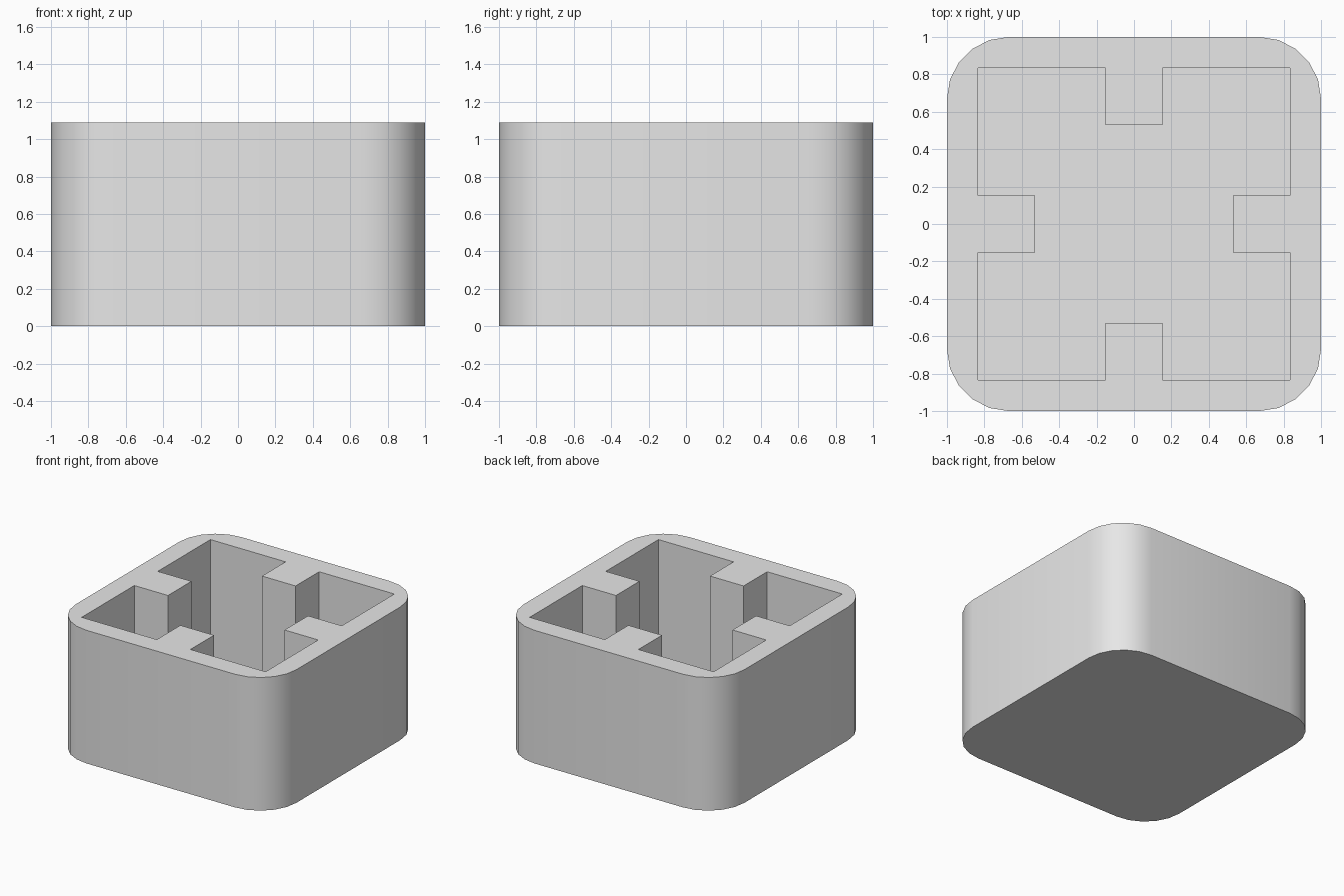
import bpy
import bmesh
from math import cos, sin, radians
from mathutils import Matrix, Vector

HEIGHT = 1.09
FLOOR = 0.1        # thickness of the closed bottom
RADIUS = 0.33      # outer corner radius
INNER = 0.833      # half width of the cavity
RIB = 0.152        # half width of each rib
RIB_TIP = 0.528    # distance of a rib's tip from the centre

cube = bpy.data.objects.get("Cube")
if cube:
    bpy.data.objects.remove(cube, do_unlink=True)

grey = bpy.data.materials.new("light_grey")
colour = (0.8, 0.8, 0.8, 1)
grey.diffuse_color = colour
grey.use_nodes = True
grey.node_tree.nodes["Principled BSDF"].inputs["Base Color"].default_value = colour


def four_way(quarter):
    """Repeat a quarter outline around the z axis."""
    return [Matrix.Rotation(radians(90 * k), 2) @ Vector(p)
            for k in range(4) for p in quarter]


def prism(name, outline, bottom, top):
    """Extrude a closed outline from bottom to top."""
    bm = bmesh.new()
    face = bm.faces.new([bm.verts.new((p.x, p.y, bottom)) for p in outline])
    new = bmesh.ops.extrude_face_region(bm, geom=[face])["geom"]
    bmesh.ops.translate(bm, vec=(0, 0, top - bottom),
                        verts=[v for v in new if isinstance(v, bmesh.types.BMVert)])
    bmesh.ops.recalc_face_normals(bm, faces=bm.faces)
    mesh = bpy.data.meshes.new(name)
    bm.to_mesh(mesh)
    bm.free()
    mesh.materials.append(grey)
    obj = bpy.data.objects.new(name, mesh)
    bpy.context.collection.objects.link(obj)
    return obj


# Outer body: square with rounded corners of five segments
centre = 1 - RADIUS
corner = [(centre + RADIUS * cos(radians(a)), centre + RADIUS * sin(radians(a)))
          for a in range(0, 91, 18)]
body = prism("ribbed_cup", four_way(corner), 0, HEIGHT)

# Cavity: square pocket leaving a rib in the middle of each wall
pocket = [(RIB_TIP, RIB), (INNER, RIB), (INNER, INNER), (RIB, INNER), (RIB, RIB_TIP)]
cutter = prism("cavity_cutter", four_way(pocket), FLOOR, HEIGHT + 0.2)
cutter.hide_render = True

cut = body.modifiers.new("cavity", 'BOOLEAN')
cut.operation = 'DIFFERENCE'
cut.solver = 'EXACT'
cut.object = cutter

bpy.ops.object.select_all(action='DESELECT')
body.select_set(True)
bpy.context.view_layer.objects.active = body
bpy.ops.object.modifier_apply(modifier=cut.name)
bpy.data.objects.remove(cutter, do_unlink=True)

# Smooth rounded corners, crisp rims and ribs
bpy.ops.object.shade_smooth_by_angle(angle=radians(30))
